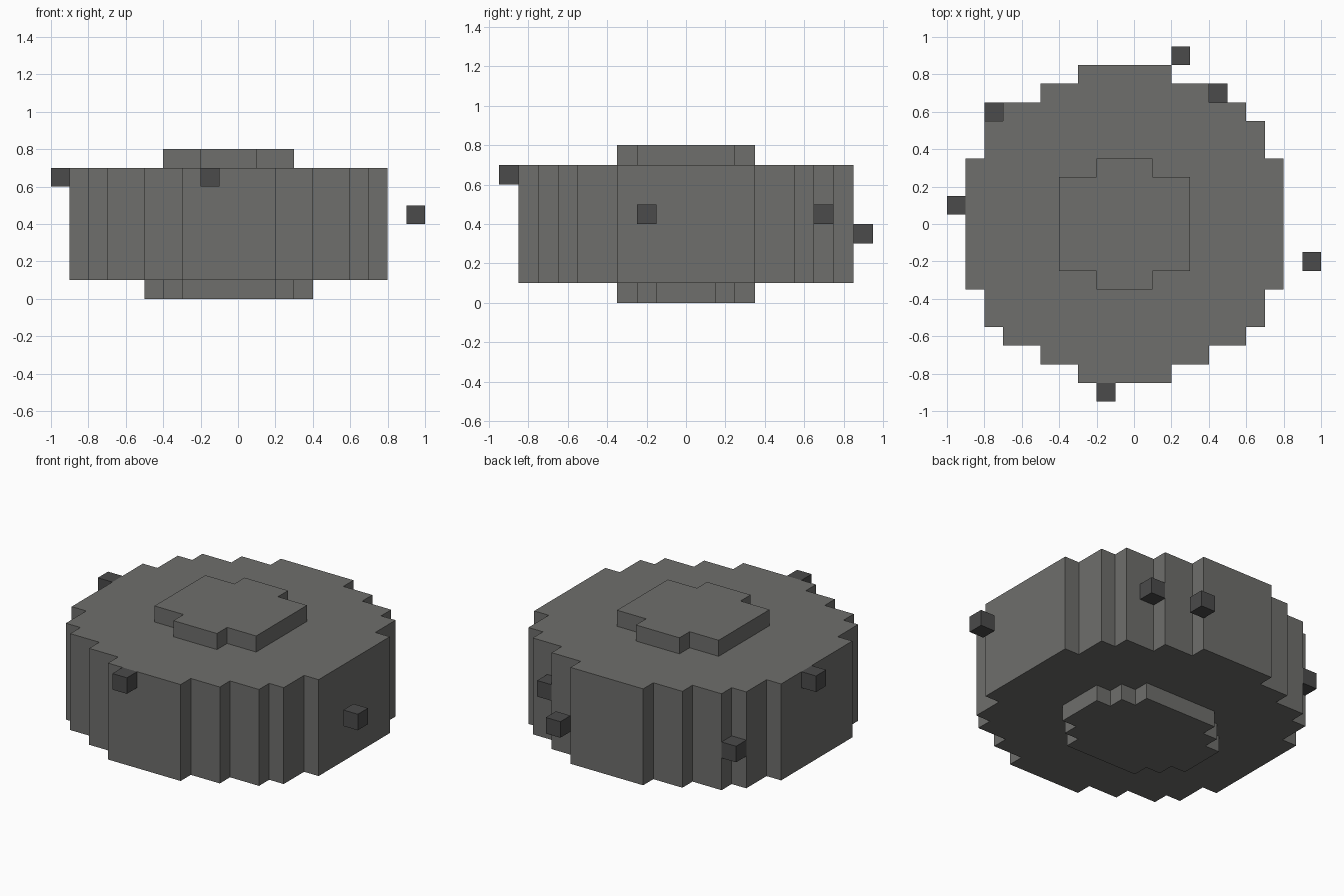
import bpy
import bmesh

CENTRE_X = -0.05

if "Cube" in bpy.data.objects:
    bpy.data.objects.remove(bpy.data.objects["Cube"], do_unlink=True)


def make_material(name, colour):
    mat = bpy.data.materials.new(name)
    mat.use_nodes = True
    mat.diffuse_color = (*colour, 1)
    bsdf = mat.node_tree.nodes["Principled BSDF"]
    bsdf.inputs["Base Color"].default_value = (*colour, 1)
    bsdf.inputs["Roughness"].default_value = 0.9
    return mat


def add_object(name, bm, mat):
    bmesh.ops.recalc_face_normals(bm, faces=bm.faces)
    mesh = bpy.data.meshes.new(name)
    bm.to_mesh(mesh)
    bm.free()
    mesh.materials.append(mat)
    obj = bpy.data.objects.new(name, mesh)
    bpy.context.collection.objects.link(obj)
    return obj


def stepped_outline(steps):
    """Mirror one quadrant of (half width, half depth) steps into a full outline."""
    quarter = []
    previous_y = None
    for x, y in steps:
        if previous_y is not None:
            quarter.append((x, previous_y))
        quarter.append((x, y))
        previous_y = y
    half = quarter + [(-x, y) for x, y in reversed(quarter)]
    return half + [(-x, -y) for x, y in half]


def add_slab(name, steps, bottom, top, mat):
    bm = bmesh.new()
    verts = [bm.verts.new((x + CENTRE_X, y, bottom)) for x, y in stepped_outline(steps)]
    base = bm.faces.new(verts)
    result = bmesh.ops.extrude_face_region(bm, geom=[base], use_keep_orig=True)
    raised = [v for v in result["geom"] if isinstance(v, bmesh.types.BMVert)]
    bmesh.ops.translate(bm, verts=raised, vec=(0, 0, top - bottom))
    return add_object(name, bm, mat)


def add_block(name, centre, mat, size=0.1):
    bm = bmesh.new()
    bmesh.ops.create_cube(bm, size=size)
    bmesh.ops.translate(bm, verts=bm.verts, vec=centre)
    return add_object(name, bm, mat)


stone = make_material("stone grey", (0.158, 0.158, 0.150))
dark_stone = make_material("dark grey", (0.070, 0.070, 0.070))

# Stepped round body with a smaller slab below and above
add_slab("bottom_slab", [(0.45, 0.15), (0.35, 0.25), (0.25, 0.35)], 0, 0.1, stone)
add_slab("body", [(0.85, 0.35), (0.75, 0.55), (0.65, 0.65), (0.45, 0.75), (0.25, 0.85)],
         0.1, 0.7, stone)
add_slab("top_slab", [(0.35, 0.25), (0.15, 0.35)], 0.7, 0.8, stone)

# Small dark blocks stuck to the sides
blocks = {
    "right_block": (-0.95, 0.1, 0.65),
    "left_block": (0.95, -0.2, 0.45),
    "front_block": (-0.15, -0.9, 0.65),
    "back_block": (0.25, 0.9, 0.35),
    "back_left_block": (0.45, 0.7, 0.45),
    "back_right_block": (-0.75, 0.6, 0.35),
}
for block_name, position in blocks.items():
    add_block(block_name, position, dark_stone)
